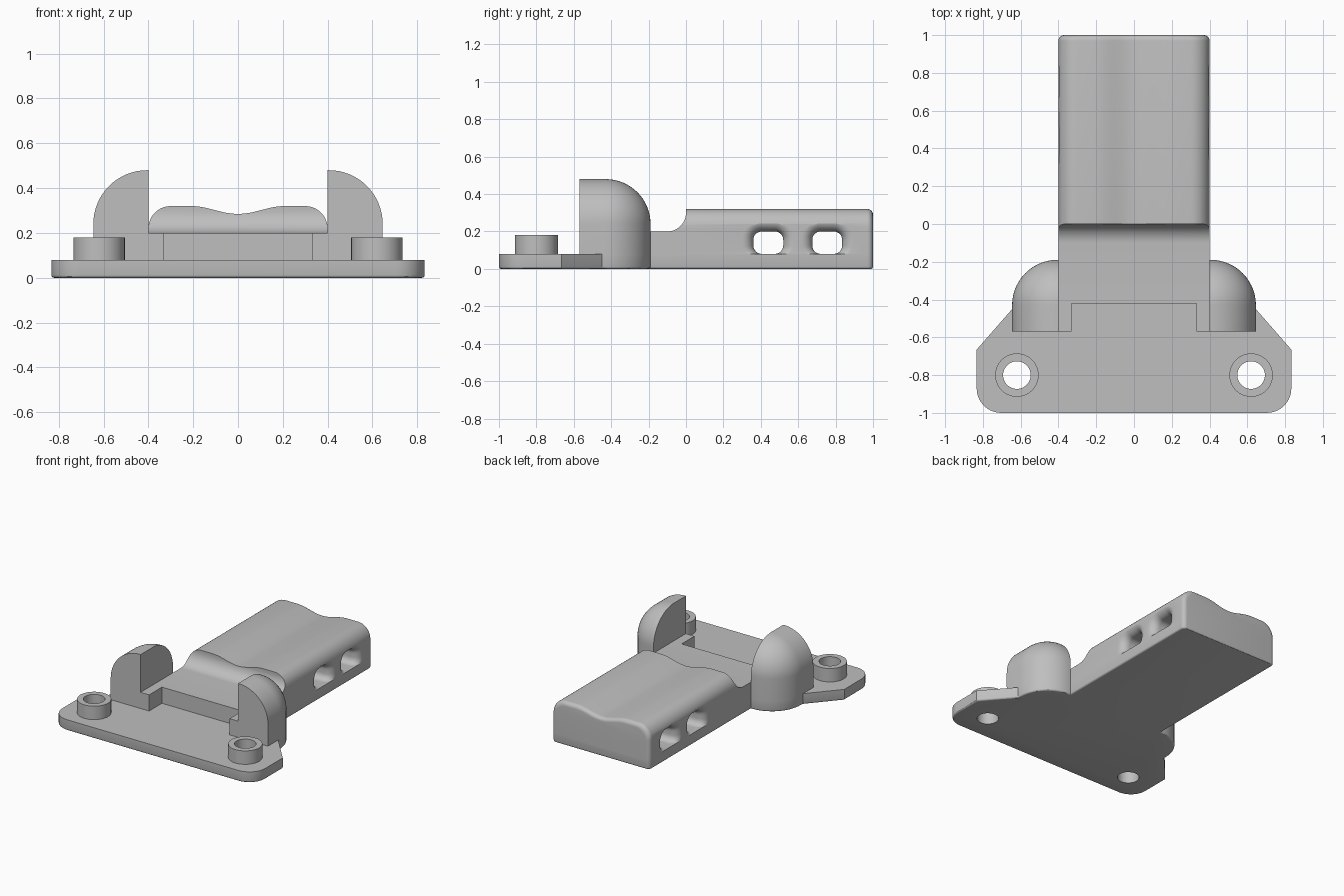
import bpy, bmesh
from math import sin, cos, pi, radians

if "Cube" in bpy.data.objects:
    bpy.data.objects.remove(bpy.data.objects["Cube"])

grey = bpy.data.materials.new("plain grey")
grey.diffuse_color = (0.52, 0.52, 0.52, 1)
grey.use_nodes = True
grey.node_tree.nodes["Principled BSDF"].inputs["Base Color"].default_value = grey.diffuse_color


def arc(cx, cy, r, a0, a1, n=10):
    return [(cx + r * cos(radians(a0 + (a1 - a0) * i / n)),
             cy + r * sin(radians(a0 + (a1 - a0) * i / n))) for i in range(n + 1)]


def loft(name, rings, bevel_bottom=0):
    """Solid skinned through rings that all have the same number of points."""
    bm = bmesh.new()
    vr = [[bm.verts.new(p) for p in r] for r in rings]
    n = len(vr[0])
    for a, b in zip(vr, vr[1:]):
        for i in range(n):
            j = (i + 1) % n
            bm.faces.new((a[i], a[j], b[j], b[i]))
    bm.faces.new(vr[0])
    bm.faces.new(vr[-1])
    bmesh.ops.recalc_face_normals(bm, faces=bm.faces)
    if bevel_bottom:
        edges = [e for e in bm.edges if all(v.co.z < 1e-5 for v in e.verts)]
        bmesh.ops.bevel(bm, geom=edges, offset=bevel_bottom, segments=3,
                        profile=0.5, affect='EDGES', clamp_overlap=False)
    me = bpy.data.meshes.new(name)
    bm.to_mesh(me)
    bm.free()
    me.materials.append(grey)
    ob = bpy.data.objects.new(name, me)
    bpy.context.collection.objects.link(ob)
    return ob


def prism(name, outline, z0, z1, **kw):
    return loft(name, [[(x, y, z) for x, y in outline] for z in (z0, z1)], **kw)


def apply(ob, mod):
    bpy.context.view_layer.objects.active = ob
    bpy.ops.object.modifier_apply(modifier=mod.name)


def cut(ob, cutter):
    m = ob.modifiers.new("cut", 'BOOLEAN')
    m.operation, m.solver, m.object = 'DIFFERENCE', 'EXACT', cutter
    apply(ob, m)


def mirror(ob):
    apply(ob, ob.modifiers.new("mirror", 'MIRROR'))
    return ob


# Base plate: T-shaped outline that also carries the domes and the handle
half = (arc(0.703, -0.87, 0.13, -90, 0) + [(0.833, -0.665), (0.645, -0.45)]
        + arc(0.405, -0.43, 0.24, 0, 90, 14) + [(0.4, -0.19)]
        + arc(0.37, 0.97, 0.03, 0, 90, 6))
plate = prism("base_plate", half + [(-x, y) for x, y in reversed(half)], 0, 0.08,
              bevel_bottom=0.012)

# Screw bosses with through holes
bosses = mirror(prism("screw_bosses", arc(0.62, -0.8, 0.115, 0, 352.5, 47), 0.07, 0.18))
drill = mirror(prism("drill_cutter", arc(0.62, -0.8, 0.073, 0, 352.5, 47), -0.1, 0.3))
cut(plate, drill)
cut(bosses, drill)

# Handle: rounded cross-section with a shallow groove, rounded far end
side = [(0.4, 0.06)] + arc(0.3, 0.22, 0.1, 0, 90, 10)
groove = [(0.21 - 0.42 * i / 24,
           0.32 - 0.0175 * (1 + cos(pi * (1 - i / 12)))) for i in range(25)]
section = side + groove + [(-x, z) for x, z in reversed(side)]
stations = [(-0.42, 0)] + [(0.97 + 0.03 * sin(t * pi / 12), 0.03 * (1 - cos(t * pi / 12)))
                           for t in range(7)]
handle = loft("handle", [[(x * (1 - d / 0.4), y, 0.06 + (z - 0.06) * (1 - d / 0.26))
                          for x, z in section] for y, d in stations])

# Lowered neck with a concave step up to the handle
notch = [(-0.7, 0.2)] + arc(-0.1, 0.3, 0.1, -90, 0, 12) + [(0, 0.6), (-0.7, 0.6)]
cutters = [loft("neck_cutter", [[(x, y, z) for y, z in notch] for x in (-0.6, 0.6)])]

# Two flared slots through the handle
flare = [(0.34 + 0.06 * sin(t * pi / 16), 0.06 * (1 - cos(t * pi / 16))) for t in range(9)]
flare.append((0.5, 0.06))
flare = [(-x, o) for x, o in reversed(flare)] + flare
for yc in (0.44, 0.755):
    rings = []
    for x, o in flare:
        r, w = 0.045, 0.08 + o
        right = (arc(yc + w - r, 0.08 + r, r, -90, 0, 6)
                 + arc(yc + w - r - o, 0.2 - r, r + o, 0, 90, 8))
        left = [(2 * yc - y, z) for y, z in reversed(right)]
        rings.append([(x, y, z) for y, z in right + left])
    cutters.append(loft("slot_cutter", rings))
for c in cutters:
    cut(handle, c)

# Short cheek blocks either side of the front pocket
cheeks = mirror(prism("pocket_cheeks", [(0.33, -0.57), (0.4, -0.57), (0.4, -0.41),
                                        (0.33, -0.41)], 0.07, 0.2))

# Rounded guard domes, flat on the inside and front
levels = [(0.07, 0.24)] + [(0.24 + 0.24 * sin(t * pi / 32), 0.24 * cos(t * pi / 32) + 0.0005)
                           for t in range(17)]
domes = mirror(loft("guard_domes", [
    [(x, y, z) for x, y in [(0.4, -0.57), (0.405 + r, -0.57)]
     + arc(0.405, -0.43, r, 0, 90, 14) + [(0.4, -0.43 + r)]] for z, r in levels]))

# Remove cutters, smooth the curved parts
for c in cutters + [drill]:
    bpy.data.objects.remove(c)
for ob in (plate, bosses, handle, cheeks, domes):
    bpy.ops.object.select_all(action='DESELECT')
    ob.select_set(True)
    bpy.context.view_layer.objects.active = ob
    bpy.ops.object.shade_smooth_by_angle(angle=radians(30))
